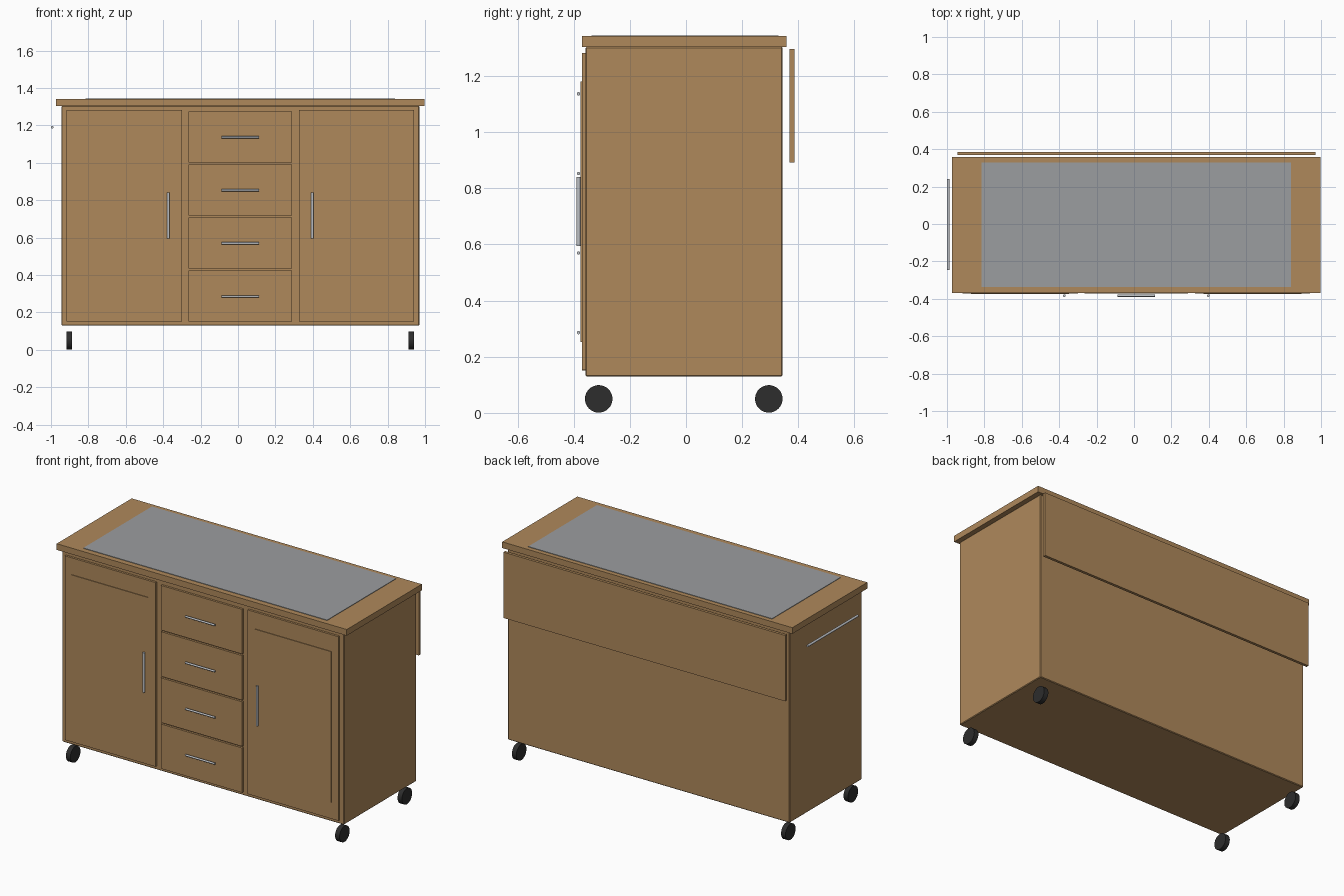
import bpy
import math

cube = bpy.data.objects.get("Cube")
if cube:
    bpy.data.objects.remove(cube, do_unlink=True)


def material(name, rgb):
    m = bpy.data.materials.new(name)
    m.use_nodes = True
    m.diffuse_color = (*rgb, 1)
    m.node_tree.nodes["Principled BSDF"].inputs["Base Color"].default_value = (*rgb, 1)
    return m


WOOD = material("warm wood", (0.43, 0.25, 0.105))
STEEL = material("brushed steel", (0.33, 0.34, 0.35))
CHROME = material("handle metal", (0.52, 0.54, 0.57))
RUBBER = material("black rubber", (0.026, 0.026, 0.026))


def box(name, xs, ys, zs, mat, bevel=0):
    """Box spanning the given (low, high) ranges."""
    spans = (xs, ys, zs)
    bpy.ops.mesh.primitive_cube_add(size=1, location=[(a + b) / 2 for a, b in spans])
    ob = bpy.context.object
    ob.name = name
    ob.scale = [b - a for a, b in spans]
    bpy.ops.object.transform_apply(location=False, rotation=False, scale=True)
    ob.data.materials.append(mat)
    if bevel:
        mod = ob.modifiers.new("Soft edges", "BEVEL")
        mod.width = bevel
        mod.segments = 1
    return ob


def cylinder(name, centre, axis, length, radius, mat, sides=16):
    """Cylinder lying along the x, y or z axis."""
    turn = {"x": (0, math.pi / 2, 0), "y": (math.pi / 2, 0, 0), "z": (0, 0, 0)}[axis]
    bpy.ops.mesh.primitive_cylinder_add(vertices=sides, radius=radius, depth=length,
                                        location=centre, rotation=turn)
    ob = bpy.context.object
    ob.name = name
    ob.data.materials.append(mat)
    bpy.ops.object.shade_smooth_by_angle()
    return ob


MID = 0.0125          # cabinet centre line
FRONT = -0.358        # cabinet front plane
FACE = FRONT - 0.013  # door and drawer front plane
GRIP_Y = FACE - 0.012

# Cabinet, worktop and folding leaf at the back
body_x = (MID - 0.957, MID + 0.957)
box("cabinet_body", body_x, (FRONT, 0.344), (0.13, 1.304), WOOD, 0.004)
box("worktop", (MID - 0.985, MID + 0.985), (-0.37, 0.358), (1.304, 1.342), WOOD)
box("steel_inlay", (MID - 0.828, MID + 0.828), (-0.336, 0.33), (1.338, 1.345), STEEL)
box("drop_leaf", body_x, (0.369, 0.386), (0.893, 1.297), WOOD)

# Doors with a thin raised panel and an upright handle
for side, s in (("right", -1), ("left", 1)):
    x = MID + s * 0.621
    box(f"{side}_door", (x - 0.308, x + 0.308), (FACE, FRONT), (0.153, 1.283), WOOD)
    box(f"{side}_door_panel", (x - 0.262, x + 0.262), (FACE - 0.004, FACE),
        (0.253, 1.18), WOOD)
    cylinder(f"{side}_door_handle", (MID + s * 0.385, GRIP_Y, 0.718), "z",
             0.245, 0.007, CHROME)

# Four drawers with level handles
for i in range(4):
    z = 0.288 + i * 0.2836
    box(f"drawer_{i + 1}", (MID - 0.276, MID + 0.276), (FACE, FRONT),
        (z - 0.137, z + 0.137), WOOD)
    cylinder(f"drawer_handle_{i + 1}", (MID, GRIP_Y, z - 0.002), "x", 0.2, 0.006, CHROME)

# Towel rail on the right side
cylinder("towel_rail", (-0.993, -0.003, 1.19), "y", 0.487, 0.007, CHROME)

# Wheels
for side, s in (("right", -1), ("left", 1)):
    for end, y in (("front", -0.311), ("back", 0.295)):
        cylinder(f"{end}_{side}_wheel", (MID + s * 0.914, y, 0.05), "x",
                 0.03, 0.049, RUBBER, 32)
